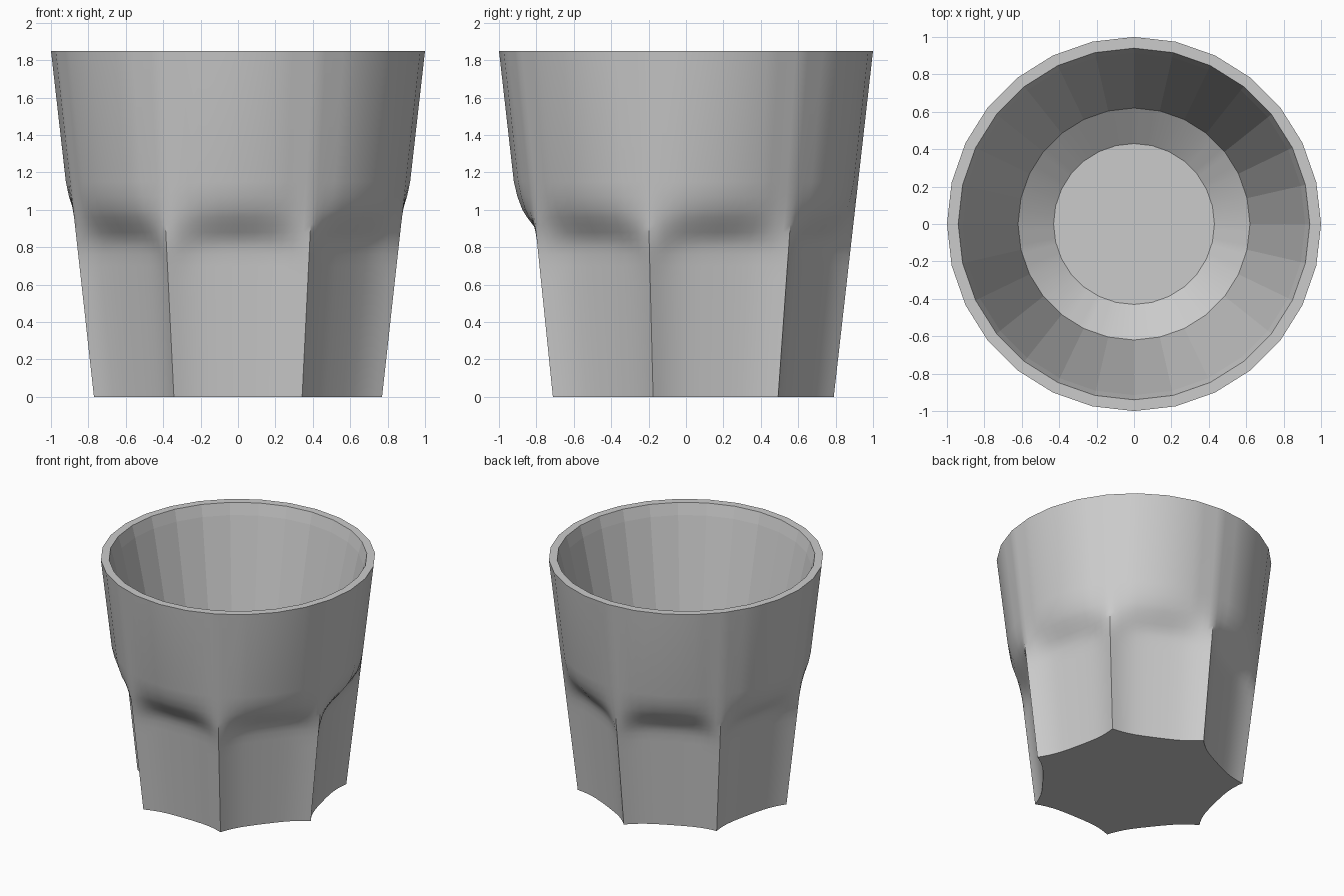
import bpy, bmesh, math

if "Cube" in bpy.data.objects:
    bpy.data.objects.remove(bpy.data.objects["Cube"])

FLUTES = 7
SECTOR = 2 * math.pi / FLUTES
HALF = SECTOR / 2
H = math.pi / 28            # half a side of the 28-sided rim

# Angular columns across one flute (0 = flute centre, 1 = ridge)
steps = [0.25, 0.5, 0.66, 0.8, 0.91]
offsets = [-1] + [-s for s in reversed(steps)] + [0] + steps
columns = [(k, o * HALF) for k in range(FLUTES) for o in offsets]


def poly(t):
    """Radius factor of a 28-gon with corners at multiples of 2H."""
    return math.cos(H) / math.cos((t % (2 * H)) - H)


def blend(z):
    """How deeply the flute is cut at a height."""
    pts = [(0.78, 1), (0.84, 0.9), (0.9, 0.62), (0.95, 0.38),
           (1.0, 0.2), (1.07, 0.07), (1.15, 0)]
    if z <= pts[0][0]:
        return 1
    for (a, fa), (b, fb) in zip(pts, pts[1:]):
        if z <= b:
            return fa + (fb - fa) * (z - a) / (b - a)
    return 0


def outer_radius(t, z):
    cone = 0.79 + 0.1135 * z
    u = abs(math.tan(t) / math.tan(HALF))
    flute = (math.cos(HALF) - 0.06 * (1 - u ** 3.5)) / math.cos(t)
    f = blend(z + 0.13 * u ** 4) if z < 1.15 else 0
    p = poly(t)
    return cone * (p + (min(flute, p) - p) * f)


bm = bmesh.new()


def ring(radius, z):
    vs = []
    for k, t in columns:
        a = -math.pi / 2 + k * SECTOR + t
        r = radius(t)
        vs.append(bm.verts.new((r * math.cos(a), r * math.sin(a), z)))
    return vs


# Fluted outer wall
heights = [0, 0.35, 0.62, 0.7, 0.76, 0.8, 0.84, 0.88, 0.92, 0.96,
           1.0, 1.07, 1.15, 1.85]
rings = [ring(lambda t, z=z: outer_radius(t, z), z) for z in heights]

# Rim, inner wall and rounded floor
for r, z in [(0.94, 1.85), (0.915, 1.76), (0.62, 0.4), (0.43, 0.26)]:
    rings.append(ring(lambda t, r=r: r * poly(t), z))

n = len(columns)
for i, (lo, hi) in enumerate(zip(rings, rings[1:])):
    for j in range(n):
        m = (j + 1) % n
        bm.faces.new((lo[j], lo[m], hi[m], hi[j]))
bm.faces.new(list(reversed(rings[0])))   # base
bm.faces.new(rings[-1])                  # inner floor

mesh = bpy.data.meshes.new("tumbler_glass")
bm.to_mesh(mesh)
bm.free()
glass = bpy.data.objects.new("tumbler_glass", mesh)
bpy.context.collection.objects.link(glass)
bpy.context.view_layer.objects.active = glass
glass.select_set(True)
bpy.ops.object.shade_smooth_by_angle(angle=math.radians(30))

# Inner wall keeps its flat facets
first = (len(heights) + 1) * n
for f in mesh.polygons[first - n:first + n]:
    f.use_smooth = False
